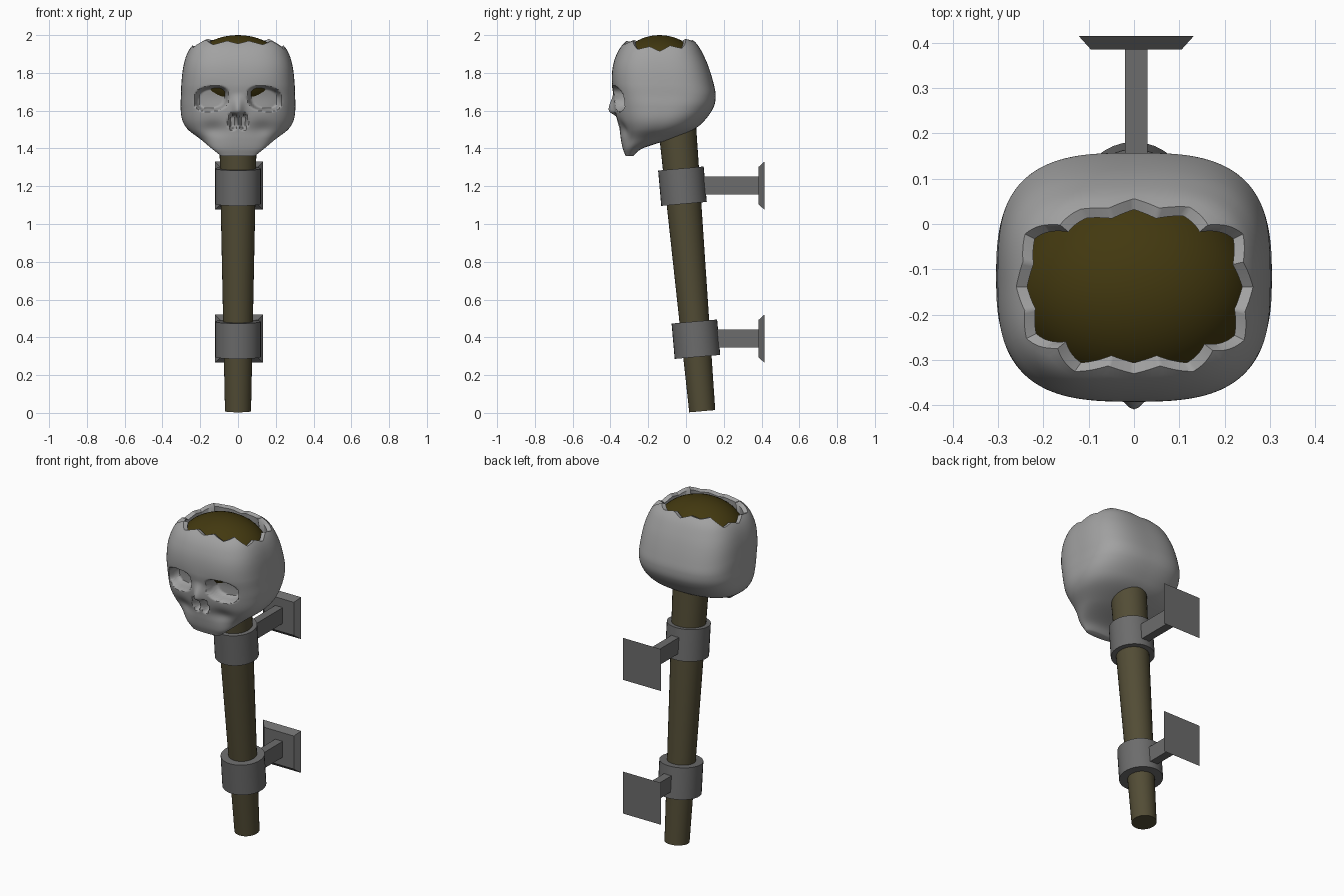
import bpy, bmesh
from math import sin, cos, pi, exp, radians, atan2
from mathutils import Vector

cube = bpy.data.objects.get("Cube")
if cube:
    bpy.data.objects.remove(cube, do_unlink=True)


def material(name, rgb):
    m = bpy.data.materials.new(name)
    m.use_nodes = True
    m.diffuse_color = (*rgb, 1)
    m.node_tree.nodes["Principled BSDF"].inputs["Base Color"].default_value = (*rgb, 1)
    return m


bone = material("grey bone", (0.36, 0.36, 0.36))
metal = material("dark metal", (0.15, 0.15, 0.15))
wood = material("brown wood", (0.085, 0.073, 0.036))
filling = material("dark olive filling", (0.055, 0.04, 0.005))


def finish(bm, name, mat, angle=None):
    bmesh.ops.recalc_face_normals(bm, faces=bm.faces)
    mesh = bpy.data.meshes.new(name)
    bm.to_mesh(mesh)
    bm.free()
    obj = bpy.data.objects.new(name, mesh)
    bpy.context.collection.objects.link(obj)
    mesh.materials.append(mat)
    if angle:
        bpy.ops.object.select_all(action="DESELECT")
        obj.select_set(True)
        bpy.context.view_layer.objects.active = obj
        bpy.ops.object.shade_smooth_by_angle(angle=radians(angle))
    return obj


# Leaning tapered pole and the two collars around it
foot, top = Vector((0, 0.086, 0.008)), Vector((0, -0.046, 1.51))
axis = top - foot
lean = atan2(-axis.y, axis.z)


def leaning_cylinder(name, z, length, r_low, r_high, mat):
    bm = bmesh.new()
    bmesh.ops.create_cone(bm, cap_ends=True, segments=32, radius1=r_low,
                          radius2=r_high, depth=length)
    obj = finish(bm, name, mat, 40)
    obj.location = foot + axis * ((z - foot.z) / axis.z)
    obj.rotation_euler.x = lean
    return obj


leaning_cylinder("pole", 0.76, axis.length, 0.069, 0.1, wood)

# Collars, arms and bevelled wall plates
for label, z in (("lower", 0.39), ("upper", 1.2)):
    collar = leaning_cylinder(label + "_collar", z, 0.188, 0.121, 0.121, metal)
    start, end = collar.location.y + 0.06, 0.387
    bm = bmesh.new()
    bmesh.ops.create_cube(bm, size=1)
    bmesh.ops.scale(bm, vec=(0.05, end - start, 0.096), verts=bm.verts)
    arm = finish(bm, label + "_arm", metal)
    arm.location = (0.005, (start + end) / 2, z + 0.003)

    bm = bmesh.new()
    bmesh.ops.create_cube(bm, size=1)
    for v in bm.verts:
        half = 0.127 if v.co.y > 0 else 0.1
        v.co = (half * 2 * v.co.x, v.co.y * 0.03, half * 2 * v.co.z)
    plate = finish(bm, label + "_wall_plate", metal)
    plate.location = (0.005, 0.4, z + 0.003)

# Skull outline by height: z, half width, front y, back y, squareness
OUTLINE = [
    (1.36, 0.09, -0.32, -0.28, 2.2), (1.4, 0.14, -0.335, -0.23, 2.3),
    (1.45, 0.2, -0.345, -0.08, 2.4), (1.5, 0.265, -0.352, 0.04, 2.5),
    (1.55, 0.295, -0.365, 0.1, 2.6), (1.62, 0.304, -0.38, 0.147, 2.8),
    (1.68, 0.302, -0.387, 0.157, 3), (1.74, 0.3, -0.393, 0.147, 3),
    (1.83, 0.29, -0.388, 0.12, 3), (1.9, 0.27, -0.367, 0.09, 3),
    (1.95, 0.238, -0.335, 0.06, 3.2), (1.99, 0.19, -0.29, 0.02, 3.2)]
# Height of the broken edge at even steps around the skull
BROKEN = [1.915, 1.945, 1.93, 1.98, 1.965, 1.975, 1.955, 1.975, 1.97, 1.98, 1.93, 1.94,
          1.92, 1.945, 1.935, 1.975, 1.95, 1.97, 1.955, 1.97, 1.95, 1.97, 1.925, 1.94]


def outline_at(z):
    """Smooth interpolation of the outline rows."""
    i = 0
    while i < len(OUTLINE) - 2 and OUTLINE[i + 1][0] < z:
        i += 1
    a, b = OUTLINE[i], OUTLINE[i + 1]
    before, after = OUTLINE[max(i - 1, 0)], OUTLINE[min(i + 2, len(OUTLINE) - 1)]
    h = b[0] - a[0]
    t = (z - a[0]) / h
    row = []
    for k in range(1, 5):
        s0 = (b[k] - before[k]) / (b[0] - before[0]) * h
        s1 = (after[k] - a[k]) / (after[0] - a[0]) * h
        row.append(a[k] + t * s0 + t * t * (3 * (b[k] - a[k]) - 2 * s0 - s1)
                   + t ** 3 * (s0 + s1 - 2 * (b[k] - a[k])))
    return row


def step(x, low, high):
    t = min(max((x - low) / (high - low), 0), 1)
    return t * t * (3 - 2 * t)


def face_relief(x, z):
    """Inward push of the face: eye sockets, nose bridge and nostrils."""
    ax = abs(x)
    eye = (abs(ax - 0.14) / 0.088) ** 2.5 + (abs(z - 1.664 + 0.1 * (ax - 0.14)) / 0.065) ** 2.5
    push = 0.075 * (1 - step(eye, 0.5, 1.15))
    push += 0.012 * exp(-((ax - 0.14) / 0.12) ** 2 - ((z - 1.66) / 0.07) ** 2)
    push -= 0.034 * exp(-(x / 0.028) ** 2) * step(z, 1.565, 1.6) * (1 - step(z, 1.6, 1.7))
    nostril = ((ax - 0.028) / 0.021) ** 2 + ((z - 1.543) / 0.046) ** 2
    push += 0.055 * (1 - step(nostril, 0.4, 1.2))
    push += 0.018 * exp(-((ax - 0.13) / 0.06) ** 2 - ((z - 1.5) / 0.045) ** 2)
    return push


def skull_point(angle, z):
    half, front, back, p = outline_at(z)
    c, s = cos(angle), sin(angle)
    r = (abs(c) ** p + abs(s) ** p) ** (-1 / p)
    x, y = half * r * c, (front + back) / 2 + (back - front) / 2 * r * s
    if s < 0:
        y += face_relief(x, z) * step(-s, 0.3, 0.6)
    return Vector((x, y, z))


def broken_height(j):
    pos = j / COLS * len(BROKEN)
    i, t = int(pos), pos % 1
    return BROKEN[i] * (1 - t) + BROKEN[(i + 1) % len(BROKEN)] * t


# Skull shell with a jagged open top and a thick inner lip
COLS, LEVELS, UPPER = 192, 90, 6
LOW, SHOULDER = 1.36, 1.87
bm = bmesh.new()
rings = []
for i in range(LEVELS + UPPER + 1):
    ring = []
    for j in range(COLS):
        if i <= LEVELS:
            z = LOW + (SHOULDER - LOW) * i / LEVELS
        else:
            z = SHOULDER + (broken_height(j) - SHOULDER) * (i - LEVELS) / UPPER
        ring.append(bm.verts.new(skull_point(2 * pi * j / COLS, z)))
    rings.append(ring)
middle = Vector((0, -0.14, 0))
for inset, drop in ((0.024, 0.008), (0.012, 0.09)):
    ring = []
    for v in rings[LEVELS + UPPER]:
        inward = Vector((middle.x - v.co.x, middle.y - v.co.y, 0)).normalized()
        ring.append(bm.verts.new(v.co + inward * inset - Vector((0, 0, drop))))
    rings.append(ring)
for a, b in zip(rings, rings[1:]):
    for j in range(COLS):
        k = (j + 1) % COLS
        bm.faces.new((a[j], a[k], b[k], b[j]))
bm.faces.new(rings[0])
finish(bm, "skull", bone, 50)

# Domed filling inside the open skull
bm = bmesh.new()
bmesh.ops.create_uvsphere(bm, u_segments=48, v_segments=24, radius=1)
bmesh.ops.scale(bm, vec=(0.265, 0.225, 0.2), verts=bm.verts)
dome = finish(bm, "skull_filling", filling, 60)
dome.location = (0, -0.14, 1.8)
